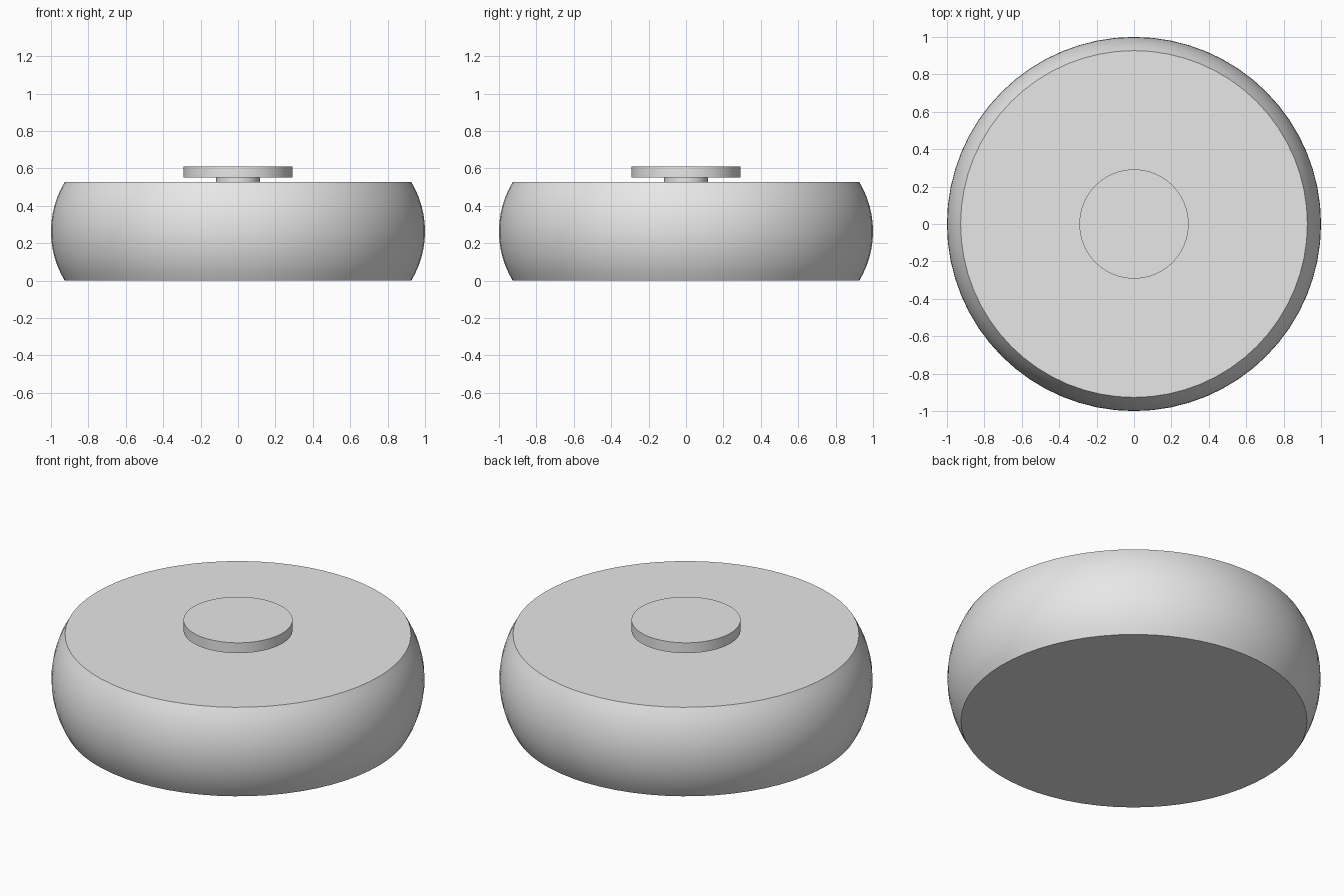
import bpy
import math

cube = bpy.data.objects.get("Cube")
if cube:
    bpy.data.objects.remove(cube, do_unlink=True)

SEGMENTS = 64

grey = bpy.data.materials.new("light grey")
grey.use_nodes = True
colour = (0.8, 0.8, 0.8, 1)
grey.diffuse_color = colour
grey.node_tree.nodes["Principled BSDF"].inputs["Base Color"].default_value = colour


def lathe(name, profile):
    """Turn a bottom-to-top (radius, height) profile into a closed solid."""
    verts, faces = [], []
    for radius, z in profile:
        for i in range(SEGMENTS):
            a = math.tau * i / SEGMENTS
            verts.append((radius * math.cos(a), radius * math.sin(a), z))
    for ring in range(len(profile) - 1):
        base = ring * SEGMENTS
        for i in range(SEGMENTS):
            j = (i + 1) % SEGMENTS
            faces.append((base + i, base + j, base + SEGMENTS + j, base + SEGMENTS + i))
    faces.append(tuple(reversed(range(SEGMENTS))))
    faces.append(tuple(range(len(verts) - SEGMENTS, len(verts))))
    mesh = bpy.data.meshes.new(name)
    mesh.from_pydata(verts, [], faces)
    mesh.materials.append(grey)
    obj = bpy.data.objects.new(name, mesh)
    bpy.context.collection.objects.link(obj)
    bpy.ops.object.select_all(action="DESELECT")
    obj.select_set(True)
    bpy.context.view_layer.objects.active = obj
    bpy.ops.object.shade_smooth_by_angle(angle=math.radians(30))
    return obj


# Bulging drum body: its side is a circular arc between two flat ends
HEIGHT, BULGE, STEPS = 0.526, 0.073, 12
half = HEIGHT / 2
arc_radius = (half ** 2 + BULGE ** 2) / (2 * BULGE)
sweep = math.asin(half / arc_radius)
side = []
for k in range(STEPS + 1):
    t = sweep * (2 * k / STEPS - 1)
    side.append((1 - arc_radius * (1 - math.cos(t)), half + arc_radius * math.sin(t)))
lathe("body", side)

# Short neck and flat button on top
lathe("button_neck", [(0.117, HEIGHT), (0.117, 0.55)])
lathe("button_cap", [(0.292, 0.55), (0.292, 0.611)])
